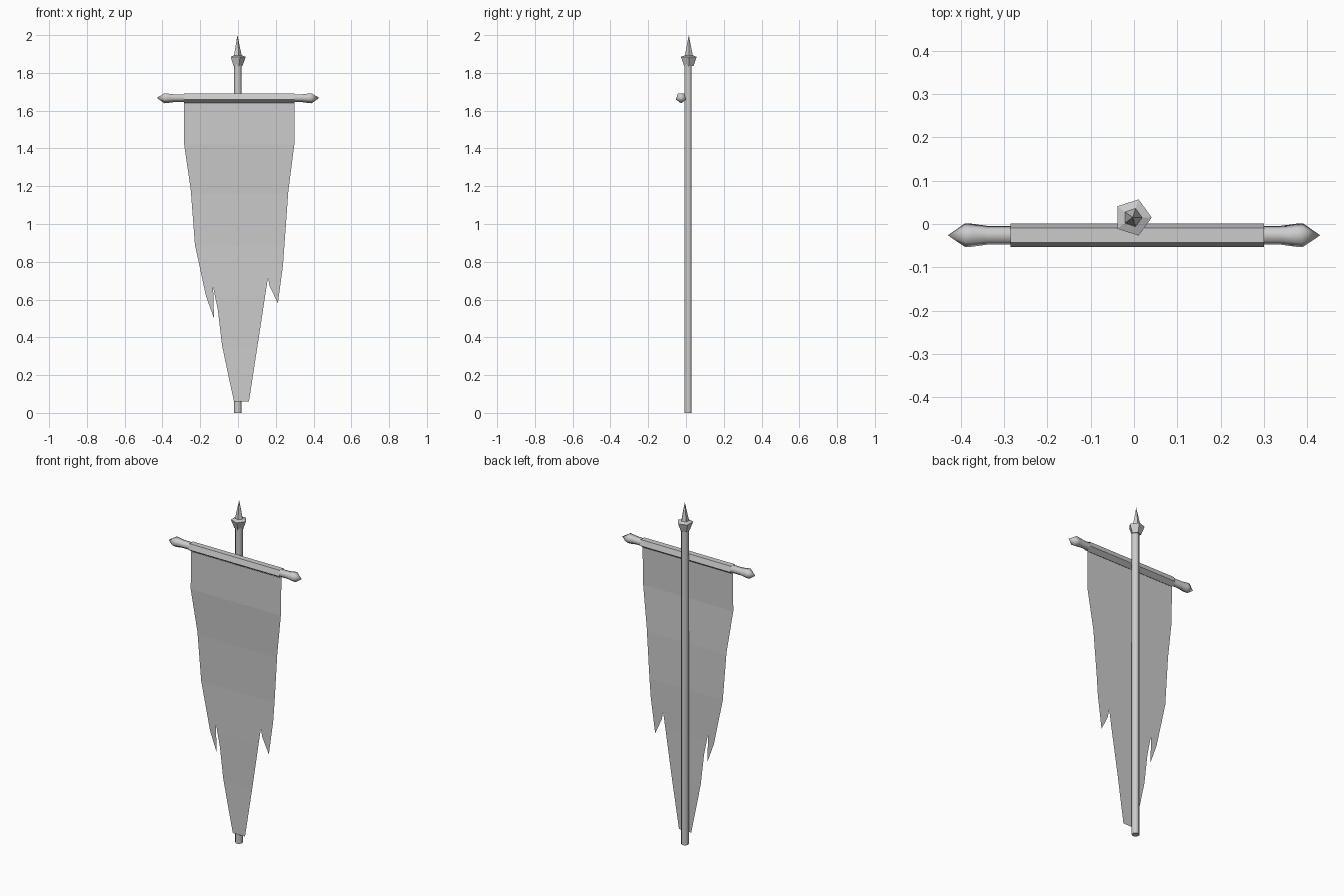
import bpy, bmesh, math
from mathutils import Vector

cube = bpy.data.objects.get("Cube")
if cube:
    bpy.data.objects.remove(cube, do_unlink=True)

grey = bpy.data.materials.new("plain_grey")
grey.use_nodes = True
colour = (0.6, 0.6, 0.6, 1)
grey.diffuse_color = colour
grey.node_tree.nodes["Principled BSDF"].inputs["Base Color"].default_value = colour


def finish(name, bm, smooth=False):
    mesh = bpy.data.meshes.new(name)
    bm.to_mesh(mesh)
    bm.free()
    mesh.materials.append(grey)
    obj = bpy.data.objects.new(name, mesh)
    bpy.context.collection.objects.link(obj)
    if smooth:
        bpy.ops.object.select_all(action="DESELECT")
        obj.select_set(True)
        bpy.context.view_layer.objects.active = obj
        bpy.ops.object.shade_smooth_by_angle(angle=math.radians(75))
    return obj


def lathe(name, profile, sides, origin, axis="Z", start=0.0, caps=True, smooth=False):
    """Sweep (position, radius) pairs around the z or x axis."""
    bm = bmesh.new()
    rings = []
    for pos, rad in profile:
        ring = []
        for i in range(sides if rad else 1):
            a = start + math.tau * i / sides
            u, v = rad * math.cos(a), rad * math.sin(a)
            p = (u, v, pos) if axis == "Z" else (pos, u, v)
            ring.append(bm.verts.new(Vector(origin) + Vector(p)))
        rings.append(ring)
    for r, s in zip(rings, rings[1:]):
        for i in range(sides):
            j = (i + 1) % sides
            loop = [r[i % len(r)], r[j % len(r)], s[j % len(s)], s[i % len(s)]]
            bm.faces.new(list(dict.fromkeys(loop)))
    if caps:
        for ring in (rings[0], rings[-1]):
            if len(ring) > 1:
                bm.faces.new(ring)
    bmesh.ops.recalc_face_normals(bm, faces=bm.faces)
    return finish(name, bm, smooth)


# Upright pole and its five-sided spear finial
lathe("pole", [(0, 0.021), (1.86, 0.021)], 8, (-0.001, 0.011, 0),
      start=math.pi / 8, smooth=True)
lathe("finial", [(1.836, 0.026), (1.885, 0.044), (1.893, 0.022), (2.0, 0)], 5,
      (-0.003, 0.015, 0))

# Crossbar with swollen pointed ends
half = [(0.43, 0), (0.39, 0.029), (0.375, 0.028), (0.34, 0.023)]
bar = [(-x, r) for x, r in half] + half[::-1]
BAR_Y, BAR_Z = -0.026, 1.668
lathe("crossbar", bar, 5, (0, BAR_Y, BAR_Z), "X", -math.pi / 2, smooth=True)

# Cloth sleeve wrapped around the crossbar
lathe("banner_sleeve", [(-0.285, 0.028), (0.3, 0.028)], 5, (0, BAR_Y, BAR_Z),
      "X", -math.pi / 2, caps=False)

# Tattered cloth outline: left edge, torn strips, right edge
outline = [
    (-0.285, 1.64), (-0.285, 1.42), (-0.25, 1.18), (-0.228, 0.89), (-0.17, 0.62),
    (-0.127, 0.5), (-0.16, 0.82), (-0.132, 0.67), (-0.106, 0.54), (-0.085, 0.36),
    (-0.058, 0.23), (-0.021, 0.06), (0.058, 0.06), (0.049, 0.25), (0.048, 0.47),
    (0.037, 0.6), (0.027, 0.69), (0.044, 0.58), (0.063, 0.455), (0.1, 0.58),
    (0.122, 0.67), (0.138, 0.88), (0.15, 0.76), (0.168, 0.67), (0.211, 0.58),
    (0.238, 0.78), (0.262, 1.14), (0.298, 1.42), (0.3, 1.64)]
# Depth of the hanging cloth by height
drape = [(1.64, -0.027), (1.42, -0.03), (1.16, -0.018), (0.89, -0.014),
         (0.62, -0.016), (0.35, -0.015), (0.06, -0.018)]


def depth(z):
    for (z1, y1), (z0, y0) in zip(drape, drape[1:]):
        if z >= z0:
            return y0 + (y1 - y0) * (z - z0) / (z1 - z0)
    return drape[-1][1]


bm = bmesh.new()
bm.faces.new([bm.verts.new((x, 0, z)) for x, z in outline])
bmesh.ops.triangulate(bm, faces=bm.faces)
for level, _ in drape[1:-1]:
    geom = bm.verts[:] + bm.edges[:] + bm.faces[:]
    bmesh.ops.bisect_plane(bm, geom=geom, dist=0.0001, plane_co=(0, 0, level),
                           plane_no=(0, 0, 1))
for v in bm.verts:
    v.co.y = depth(v.co.z)
finish("banner_cloth", bm)
